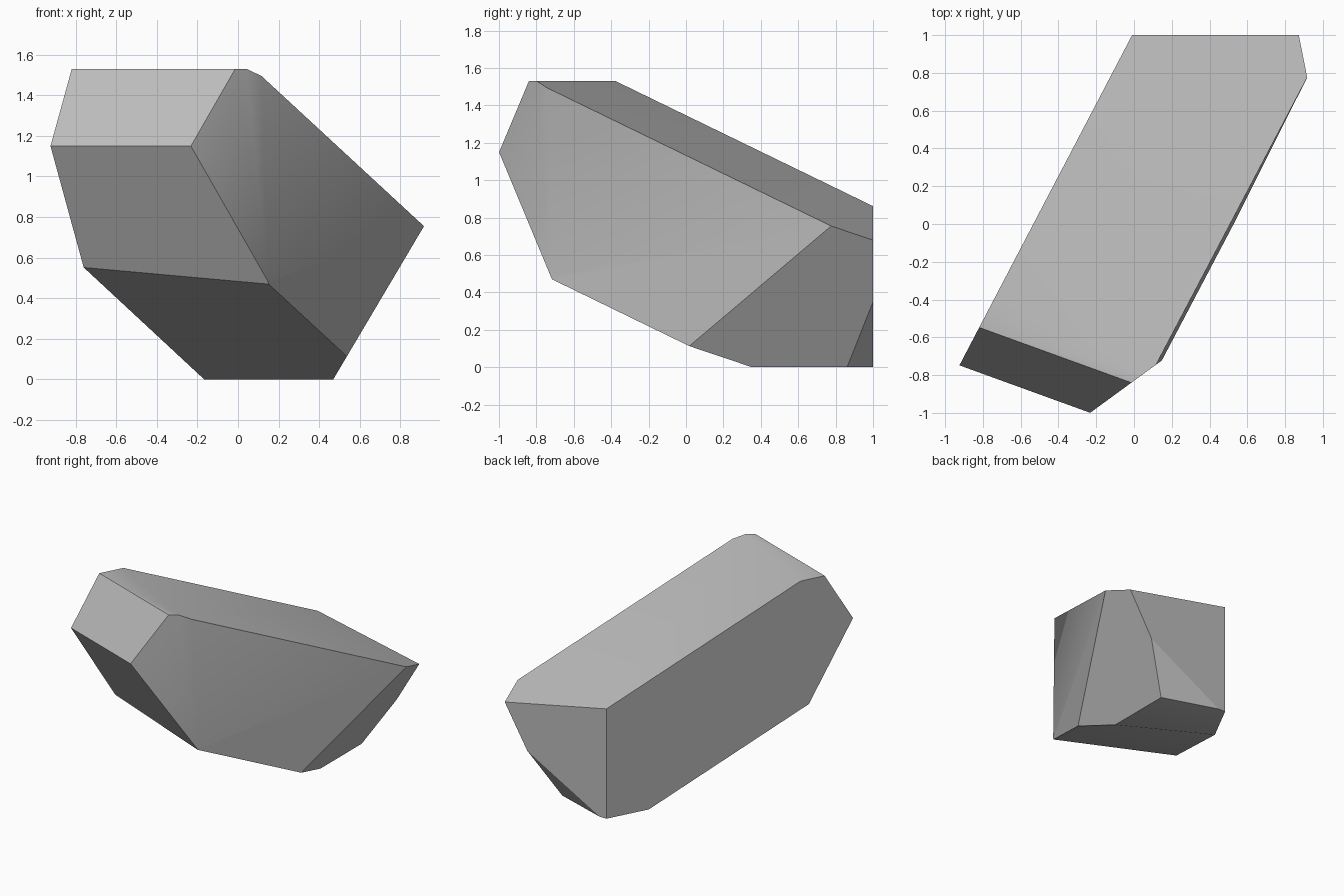
import bpy
import bmesh
import math
from mathutils import Vector

default_cube = bpy.data.objects.get("Cube")
if default_cube:
    bpy.data.objects.remove(default_cube, do_unlink=True)

# Plain grey stone colour
stone = bpy.data.materials.new("stone_grey")
stone.use_nodes = True
colour = (0.5, 0.5, 0.5, 1)
stone.diffuse_color = colour
stone.node_tree.nodes["Principled BSDF"].inputs["Base Color"].default_value = colour


def chip(bm, normal, distance):
    """Slice off everything beyond a plane and close the cut with one flat face."""
    n = Vector(normal)
    point = n * (distance / n.length_squared)
    result = bmesh.ops.bisect_plane(
        bm, geom=bm.verts[:] + bm.edges[:] + bm.faces[:], dist=1e-5,
        plane_co=point, plane_no=n.normalized(), clear_outer=True)
    rim = [item for item in result["geom_cut"] if isinstance(item, bmesh.types.BMEdge)]
    bmesh.ops.holes_fill(bm, edges=rim, sides=0)


# Each facet: outward normal and distance along it
slope = (0.206, 0.378, 1)
facets = {
    "crown": ((0, 0, 1), 1.53),
    "base": ((0, 0, -1), 0),
    "back": ((0, 1, 0), 1),
    "long_side": ((-1, 0.523, 0), 0.533),
    "opposite_side": ((1, -0.517, 0.019), 0.53),
    "top_slope": (slope, 1.237),
    "bottom_slope": ([-c for c in slope], -0.23),
    "undercut_side": ((1, 0, -0.592), 0.47),
    "front_corner": ((0.73, -1, 0), 0.83),
    "front_upper": ((-0.341, -0.94, 0.59), 1.697),
    "front_lower": ((-0.341, -0.94, -0.585), 0.346),
    "undercut_back": ((0.33, 1, -0.594), 1.016),
}

# Rough block, chipped down facet by facet
bm = bmesh.new()
bmesh.ops.create_cube(bm, size=6)
for normal, distance in facets.values():
    chip(bm, normal, distance)
bmesh.ops.recalc_face_normals(bm, faces=bm.faces[:])

mesh = bpy.data.meshes.new("rock")
bm.to_mesh(mesh)
bm.free()
mesh.materials.append(stone)
rock = bpy.data.objects.new("rock", mesh)
bpy.context.collection.objects.link(rock)

# Soft shading across shallow edges, crisp on the rest
bpy.ops.object.select_all(action="DESELECT")
rock.select_set(True)
bpy.context.view_layer.objects.active = rock
bpy.ops.object.shade_smooth_by_angle(angle=math.radians(30))
